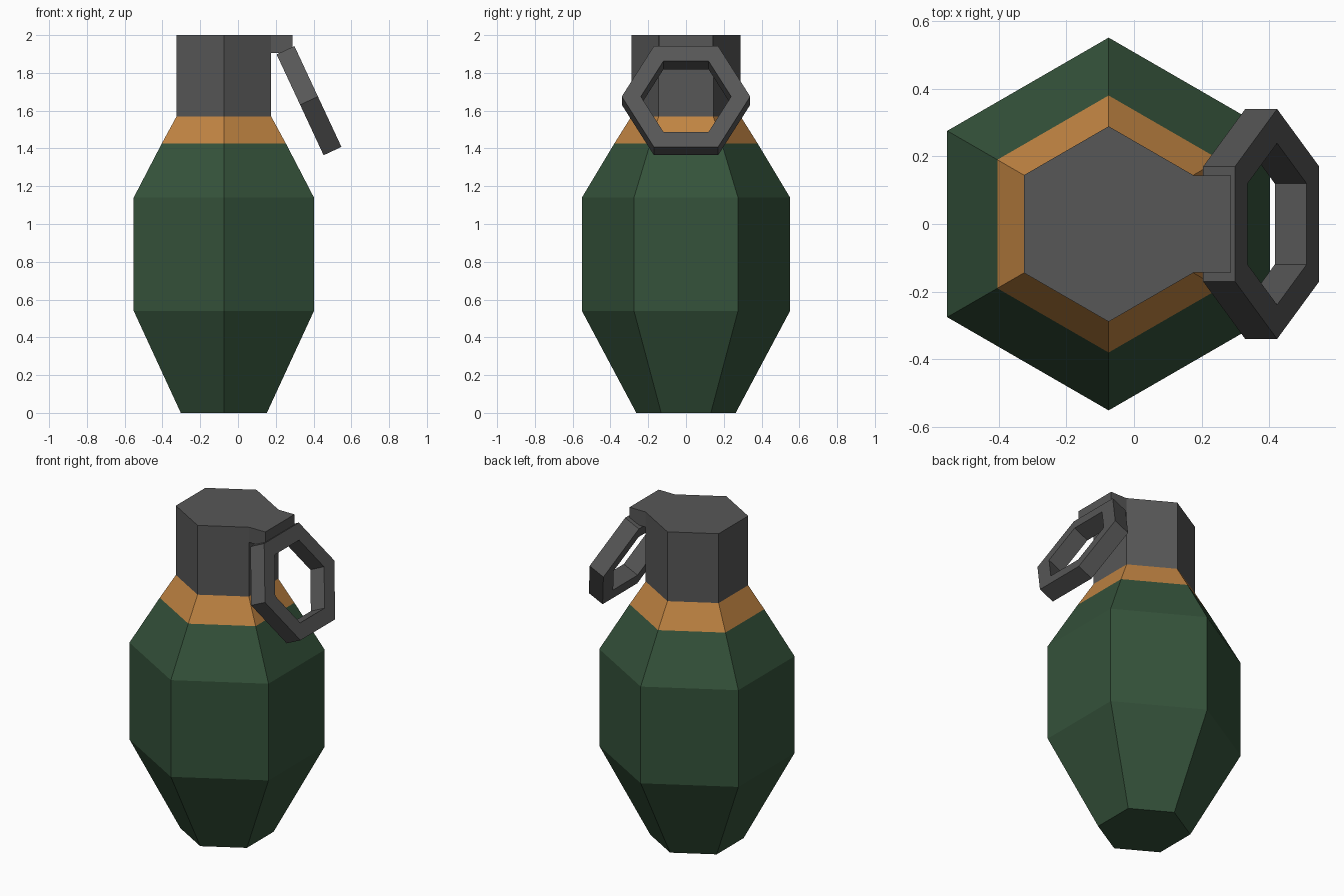
import bpy, bmesh
from math import radians, sin, cos, pi
from mathutils import Matrix

if "Cube" in bpy.data.objects:
    bpy.data.objects.remove(bpy.data.objects["Cube"])

CX = -0.075  # body axis


def material(name, rgb):
    m = bpy.data.materials.new(name)
    m.diffuse_color = (*rgb, 1)
    m.use_nodes = True
    m.node_tree.nodes["Principled BSDF"].inputs["Base Color"].default_value = m.diffuse_color
    return m


green = material("green", (0.035, 0.085, 0.043))
orange = material("orange", (0.53, 0.23, 0.055))
grey = material("dark_grey", (0.095, 0.095, 0.095))


def finish(name, bm, mat):
    bmesh.ops.recalc_face_normals(bm, faces=bm.faces)
    me = bpy.data.meshes.new(name)
    bm.to_mesh(me)
    bm.free()
    me.materials.append(mat)
    ob = bpy.data.objects.new(name, me)
    bpy.context.collection.objects.link(ob)
    return ob


def hexagon(bm, r, z):
    # corners point along +-y
    return [bm.verts.new((r * sin(i * pi / 3), r * cos(i * pi / 3), z)) for i in range(6)]


def bridge(bm, a, b):
    for i in range(6):
        j = (i + 1) % 6
        bm.faces.new((a[i], a[j], b[j], b[i]))


def hex_stack(name, profile, mat, bottom=False, top=False):
    bm = bmesh.new()
    rings = [hexagon(bm, r, z) for r, z in profile]
    for a, b in zip(rings, rings[1:]):
        bridge(bm, a, b)
    if bottom:
        bm.faces.new(rings[0])
    if top:
        bm.faces.new(rings[-1])
    ob = finish(name, bm, mat)
    ob.location.x = CX
    return ob


# Stacked hexagonal body, collar and neck
hex_stack("body", [(0.263, 0), (0.551, 0.54), (0.551, 1.14), (0.38, 1.425)], green, bottom=True)
hex_stack("collar", [(0.38, 1.425), (0.289, 1.57)], orange)
hex_stack("neck", [(0.289, 1.57), (0.289, 2.0)], grey, top=True)

# Tab holding the ring
bm = bmesh.new()
bmesh.ops.create_cube(bm, size=1, matrix=Matrix.Translation((0.23, 0, 1.953))
                      @ Matrix.Diagonal((0.115, 0.286, 0.094, 1)))
finish("ring_tab", bm, grey)

# Hexagonal pull ring, tilted outwards
bm = bmesh.new()
loops = [hexagon(bm, r, z) for r, z in
         [(0.34, -0.052), (0.34, 0.052), (0.239, 0.052), (0.239, -0.052)]]
for k in range(4):
    bridge(bm, loops[k], loops[(k + 1) % 4])
ring = finish("pull_ring", bm, grey)
ring.location = (0.376, 0, 1.653)
ring.rotation_euler.y = radians(65)
